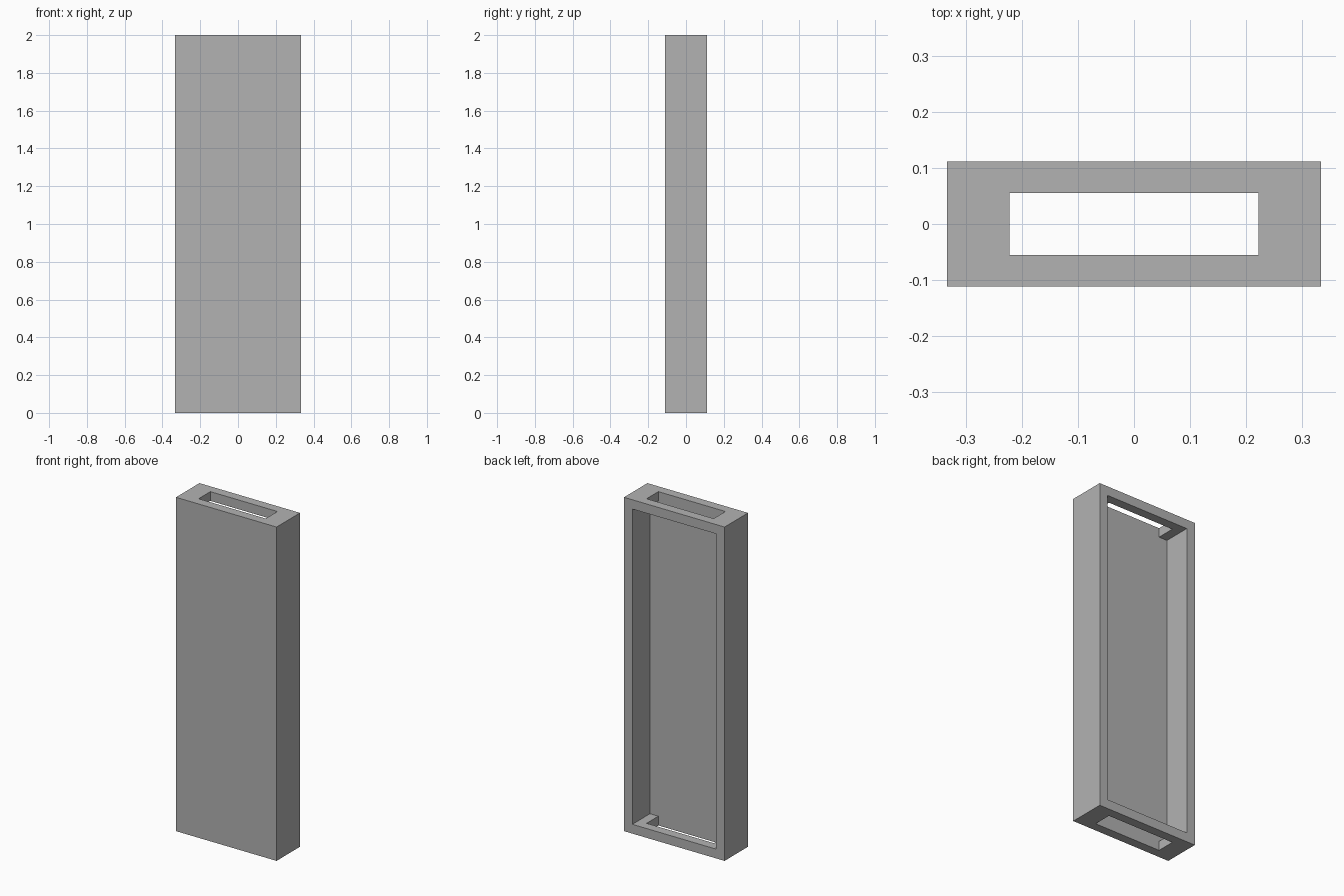
import bpy

if "Cube" in bpy.data.objects:
    bpy.data.objects.remove(bpy.data.objects["Cube"], do_unlink=True)

WALL = 1 / 18          # wall thickness, the module for every size
HEIGHT = 2.0

grey = bpy.data.materials.new("plain_grey")
grey.use_nodes = True
colour = (0.448, 0.448, 0.448, 1)
grey.diffuse_color = colour
grey.node_tree.nodes["Principled BSDF"].inputs["Base Color"].default_value = colour


def box(name, low, high):
    """Axis-aligned block between two corners."""
    centre = [(a + b) / 2 for a, b in zip(low, high)]
    size = [b - a for a, b in zip(low, high)]
    bpy.ops.mesh.primitive_cube_add(size=1, location=centre)
    obj = bpy.context.object
    obj.name = name
    obj.scale = size
    bpy.ops.object.transform_apply(location=True, rotation=False, scale=True)
    obj.data.materials.append(grey)
    return obj


def cut(target, cutter):
    """Subtract a cutter from the target and discard it."""
    cutter.hide_render = True
    bpy.ops.object.select_all(action="DESELECT")
    target.select_set(True)
    bpy.context.view_layer.objects.active = target
    mod = target.modifiers.new("cut", "BOOLEAN")
    mod.operation = "DIFFERENCE"
    mod.solver = "EXACT"
    mod.object = cutter
    bpy.ops.object.modifier_apply(modifier=mod.name)
    bpy.data.objects.remove(cutter, do_unlink=True)


# Solid outer body
case = box("open_back_case", (-6 * WALL, -2 * WALL, 0), (6 * WALL, 2 * WALL, HEIGHT))

# Cavity open to the back
cut(case, box("cavity_cutter", (-5 * WALL, -WALL, WALL),
              (5 * WALL, 3 * WALL, HEIGHT - WALL)))

# Slot through the top and bottom walls, flush with the front panel
cut(case, box("slot_cutter", (-4 * WALL, -WALL, -WALL),
              (4 * WALL, WALL, HEIGHT + WALL)))
